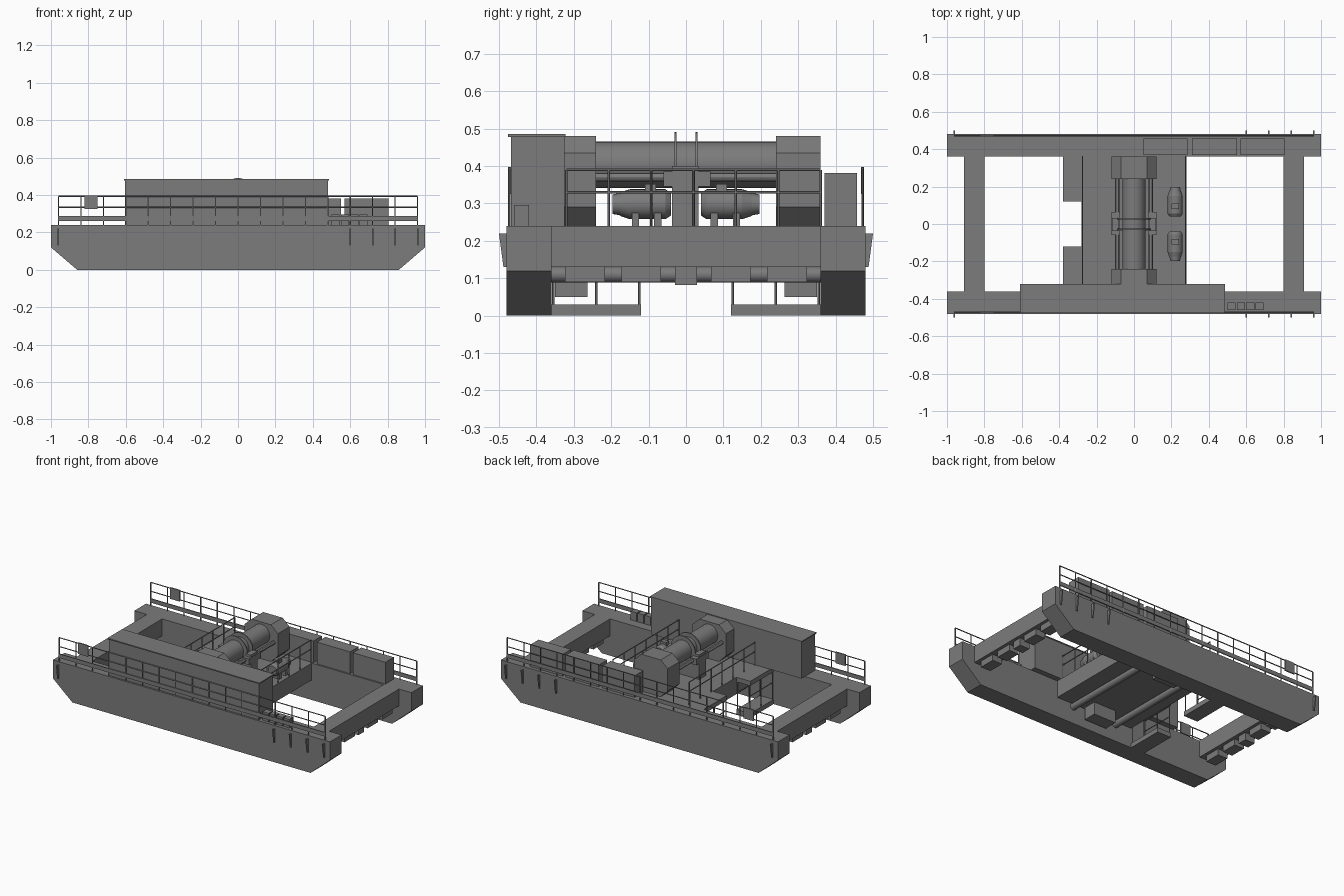
import bpy
import bmesh
from mathutils import Vector

cube = bpy.data.objects.get("Cube")
if cube:
    bpy.data.objects.remove(cube, do_unlink=True)

steel = bpy.data.materials.new("grey_steel")
steel.use_nodes = True
steel.diffuse_color = (0.2, 0.2, 0.2, 1)
steel.node_tree.nodes["Principled BSDF"].inputs["Base Color"].default_value = (0.2, 0.2, 0.2, 1)


def finish(name, bm, smooth=False):
    bmesh.ops.recalc_face_normals(bm, faces=bm.faces)
    mesh = bpy.data.meshes.new(name)
    bm.to_mesh(mesh)
    bm.free()
    mesh.materials.append(steel)
    ob = bpy.data.objects.new(name, mesh)
    bpy.context.collection.objects.link(ob)
    if smooth:
        bpy.ops.object.select_all(action='DESELECT')
        ob.select_set(True)
        bpy.context.view_layer.objects.active = ob
        bpy.ops.object.shade_smooth_by_angle()
    return ob


def add_box(bm, x, y, z):
    verts = bmesh.ops.create_cube(bm, size=1)["verts"]
    for v in verts:
        v.co = Vector([(r[0] + r[1]) / 2 + c * (r[1] - r[0]) for r, c in zip((x, y, z), v.co)])


def box(name, x, y, z):
    bm = bmesh.new()
    add_box(bm, x, y, z)
    return finish(name, bm)


def prism(name, outline, y):
    # Extrude an xz outline along y
    bm = bmesh.new()
    face = bm.faces.new([bm.verts.new((px, y[0], pz)) for px, pz in outline])
    new = bmesh.ops.extrude_face_region(bm, geom=[face])["geom"]
    bmesh.ops.translate(bm, vec=(0, y[1] - y[0], 0),
                        verts=[g for g in new if isinstance(g, bmesh.types.BMVert)])
    return finish(name, bm)


def add_rod(bm, a, b, r, r2=None, sides=8):
    a, b = Vector(a), Vector(b)
    d = b - a
    turn = d.to_track_quat('Z', 'Y').to_matrix().to_4x4()
    turn.translation = (a + b) / 2
    bmesh.ops.create_cone(bm, cap_ends=True, segments=sides, radius1=r,
                          radius2=r if r2 is None else r2, depth=d.length, matrix=turn)


def rod(name, a, b, r, sides=24):
    bm = bmesh.new()
    add_rod(bm, a, b, r, sides=sides)
    return finish(name, bm, True)


def railing(name, a, b, z, count, heights, r=0.0035):
    # Posts and horizontal bars between two points
    bm = bmesh.new()
    a, b = Vector((*a, 0)), Vector((*b, 0))
    for i in range(count + 1):
        p = a.lerp(b, i / count)
        add_rod(bm, p + Vector((0, 0, z)), p + Vector((0, 0, heights[-1])), r, sides=6)
    for h in heights:
        up = Vector((0, 0, h))
        add_rod(bm, a + up, b + up, r, sides=6)
    return finish(name, bm)


# Twin hulls with raked ends, their railings, toe boards, signs and side fenders
hull = [(-1, 0.24), (-1, 0.12), (-0.86, 0), (0.86, 0), (1, 0.12), (1, 0.24)]
for s, side in ((-1, "front"), (1, "back")):
    prism(side + "_hull", hull, sorted((s * 0.36, s * 0.48)))
    y = s * 0.472
    railing(side + "_railing", (-0.96, y), (0.96, y), 0.24, 16, (0.335, 0.393))
    box(side + "_toe_board", (-0.96, 0.96), (y - 0.003, y + 0.003), (0.262, 0.288))
    box(side + "_sign", (-0.82, -0.75), (y - 0.004, y + 0.004), (0.325, 0.398))
    bm = bmesh.new()
    for x in (-0.96, 0.6, 0.72, 0.84, 0.96):
        add_box(bm, (x - 0.004, x + 0.004), sorted((s * 0.475, s * 0.5)), (0.13, 0.22))
    for v in bm.verts:
        if abs(v.co.y) > 0.49 and v.co.z < 0.2:
            v.co.y = s * 0.488
    finish(side + "_side_fenders", bm)

# End cross beams with hanging blocks and a pipe run behind them
for s, end in ((-1, "right"), (1, "left")):
    box(end + "_cross_beam", sorted((s * 0.8, s * 0.91)), (-0.36, 0.36), (0.13, 0.24))
    bm = bmesh.new()
    for y in (-0.27, -0.12, 0, 0.12, 0.27):
        w = 0.03 if y == 0 else 0.053
        add_box(bm, sorted((s * 0.82, s * 0.89)), (y - w, y + w), (0.082 if y == 0 else 0.09, 0.13))
    finish(end + "_beam_blocks", bm)

# Central machinery deck with side wings
box("machinery_deck", (-0.28, 0.28), (-0.36, 0.36), (0.13, 0.24))
for x in (-0.16, 0.16):
    rod("under_deck_pipe", (x, -0.36, 0.11), (x, 0.36, 0.11), 0.021)
for s in (-1, 1):
    ys = sorted((s * 0.12, s * 0.36))
    box("deck_wing", (-0.38, -0.28), ys, (0.21, 0.24))
    box("lower_platform", (-0.38, -0.28), ys, (0, 0.03))
    bm = bmesh.new()
    for x in (-0.375, -0.285):
        for y in (s * 0.125, s * 0.24, s * 0.355):
            add_rod(bm, (x, y, 0.03), (x, y, 0.21), 0.003, sides=6)
        add_rod(bm, (x, s * 0.125, 0.14), (x, s * 0.355, 0.14), 0.003, sides=6)
    finish("lower_platform_hangers", bm)
    box("under_deck_sump", (-0.08, 0.08), sorted((s * 0.263, s * 0.35)), (0.05, 0.13))
    railing("deck_railing", (s * 0.275, -0.32), (s * 0.275, 0.36), 0.24, 6, (0.33, 0.39))

# Deckhouse with an overhanging roof
box("deckhouse", (-0.605, 0.48), (-0.468, -0.325), (0.24, 0.48))
box("deckhouse_roof", (-0.61, 0.487), (-0.476, -0.322), (0.478, 0.485))

# Lockers and bollard boxes on deck
for x in ((0.05, 0.285), (0.31, 0.55), (0.57, 0.805)):
    box("back_locker", x, (0.37, 0.457), (0.24, 0.382))
for i in range(4):
    x = 0.5 + i * 0.05
    box("front_deck_box", (x, x + 0.043), (-0.46, -0.42), (0.24, 0.296))

# Winch: octagonal end housings, drum, flanges and middle support
octagon = [(-0.12, 0.29), (-0.07, 0.24), (0.07, 0.24), (0.12, 0.29),
           (0.12, 0.435), (0.07, 0.48), (-0.07, 0.48), (-0.12, 0.435)]
prism("front_winch_housing", octagon, (-0.325, -0.24))
prism("back_winch_housing", octagon, (0.24, 0.36))
rod("winch_drum", (0, -0.24, 0.403), (0, 0.24, 0.403), 0.062, 32)
for s in (-1, 1):
    rod("drum_flange", (0, s * 0.025, 0.403), (0, s * 0.031, 0.403), 0.088, 32)
    rod("drum_tie_rod", (s * 0.09, -0.24, 0.37), (s * 0.09, 0.24, 0.37), 0.012, 12)
    box("tie_rod_bracket", sorted((s * 0.075, s * 0.12)), (-0.06, 0.065), (0.345, 0.385))
    box("bracket_pillar", sorted((s * 0.08, s * 0.118)), (-0.037, 0.033), (0.24, 0.4))
box("middle_support", (-0.08, 0.08), (-0.037, 0.033), (0.24, 0.34))

# Pair of drive motors on feet
for s in (-1, 1):
    bm = bmesh.new()
    for y0, y1, r0, r1 in ((0.04, 0.055, 0.03, 0.04), (0.055, 0.15, 0.04, 0.04),
                           (0.15, 0.175, 0.04, 0.032), (0.175, 0.197, 0.03, 0.026)):
        add_rod(bm, (0.22, s * y0, 0.298), (0.22, s * y1, 0.298), r0, r1, 24)
    finish("drive_motor", bm, True)
    box("motor_terminal_box", (0.2, 0.24), sorted((s * 0.08, s * 0.11)), (0.325, 0.352))
    for y in (0.075, 0.135):
        box("motor_foot", (0.185, 0.255), (s * y - 0.01, s * y + 0.01), (0.24, 0.275))
